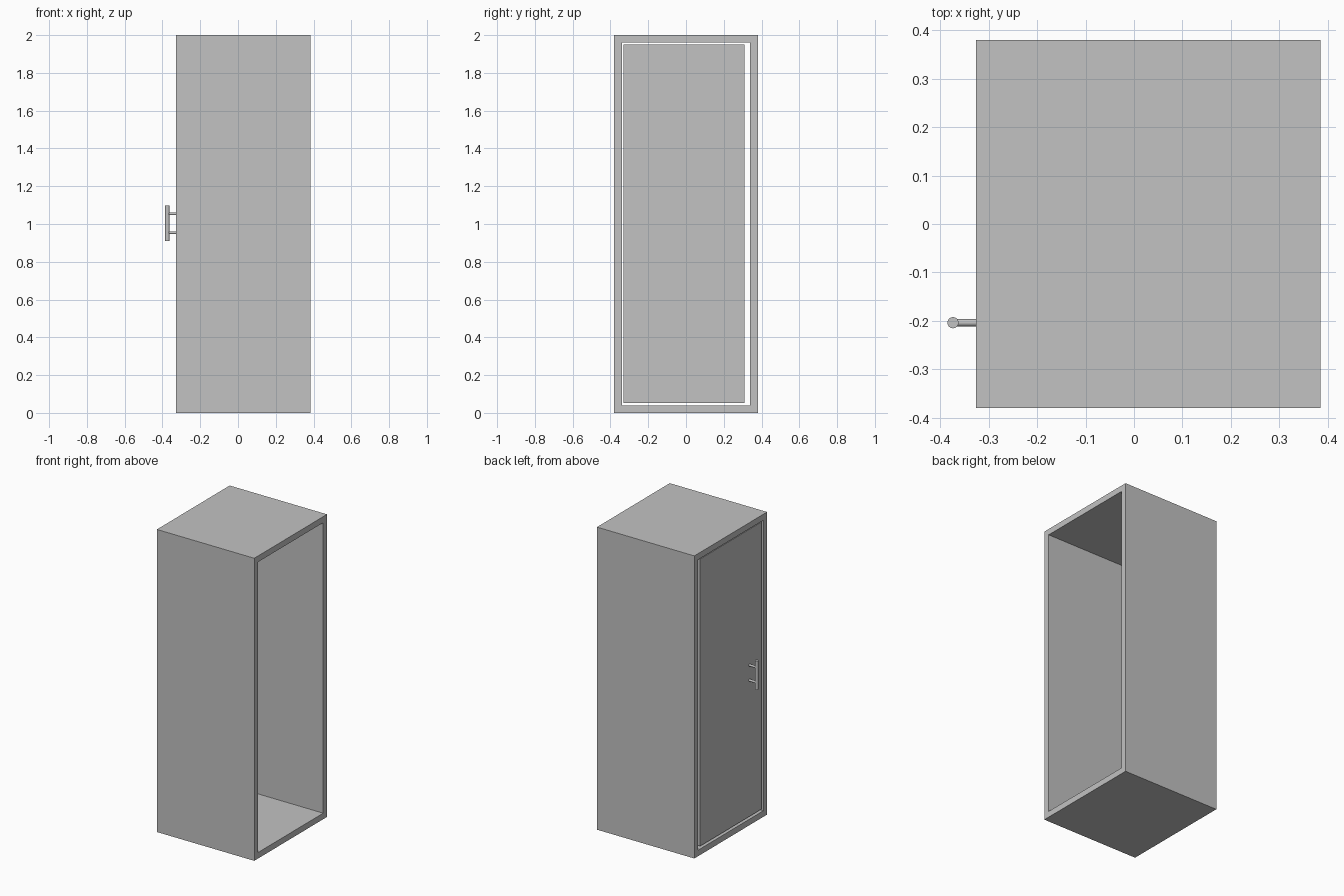
import bpy
import math

cube = bpy.data.objects.get("Cube")
if cube:
    bpy.data.objects.remove(cube, do_unlink=True)

# One flat grey for the whole model
grey = bpy.data.materials.new("light_grey")
grey.use_nodes = True
grey.diffuse_color = (0.54, 0.54, 0.54, 1)
grey.node_tree.nodes["Principled BSDF"].inputs["Base Color"].default_value = grey.diffuse_color


def box(name, low, high):
    center = [(a + b) / 2 for a, b in zip(low, high)]
    bpy.ops.mesh.primitive_cube_add(size=1, location=center)
    obj = bpy.context.object
    obj.name = name
    obj.scale = [b - a for a, b in zip(low, high)]
    bpy.ops.object.transform_apply(location=False, rotation=False, scale=True)
    obj.data.materials.append(grey)
    return obj


def rod(name, radius, length, center, turn=0):
    bpy.ops.mesh.primitive_cylinder_add(vertices=32, radius=radius, depth=length,
                                        location=center, rotation=(0, turn, 0))
    obj = bpy.context.object
    obj.name = name
    obj.data.materials.append(grey)
    bpy.ops.object.shade_smooth_by_angle()


# Cabinet shell: a tube open through both x sides
X0, X1, Y, TOP, WALL = -0.327, 0.385, 0.38, 2.0, 0.04
shell = box("cabinet_shell", (X0, -Y, 0), (X1, Y, TOP))
cutter = box("shell_cutter", (X0 - 0.1, WALL - Y, WALL), (X1 + 0.1, Y - WALL, TOP - WALL))
cutter.hide_render = True
cutter.hide_set(True)
cut = shell.modifiers.new("opening", "BOOLEAN")
cut.object = cutter
cut.solver = "EXACT"

# Door panel, set slightly in with a gap all round
DOOR_X = -0.321
box("door", (DOOR_X, -0.332, 0.053), (DOOR_X + 0.03, 0.31, 1.951))

# Pull handle on the door
HX, HY, HZ = -0.374, -0.204, 1.004
rod("handle_grip", 0.0115, 0.19, (HX, HY, HZ))
for label, side in (("upper", 1), ("lower", -1)):
    rod(label + "_handle_post", 0.0075, DOOR_X - HX,
        ((DOOR_X + HX) / 2, HY, HZ + side * 0.05), math.pi / 2)
